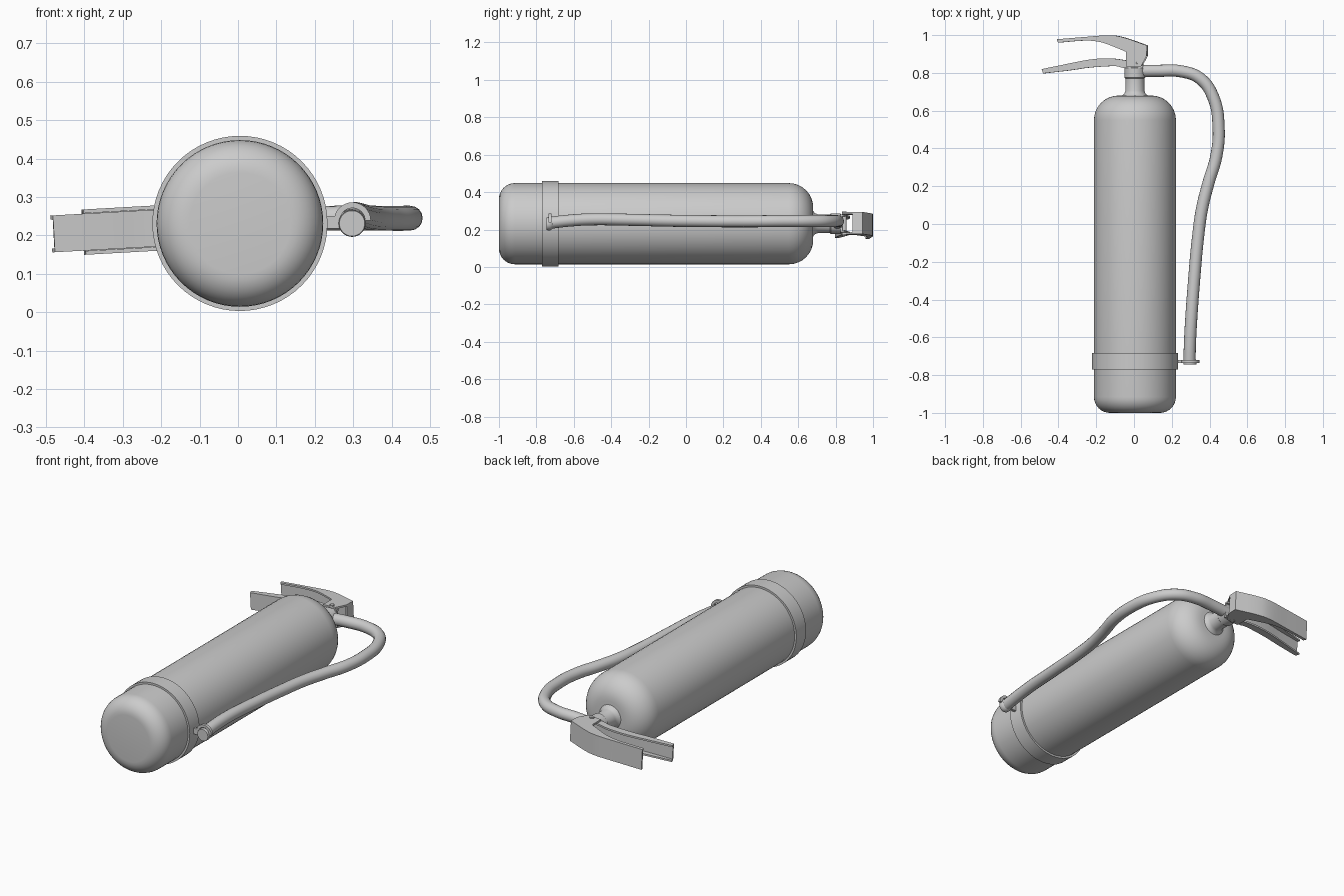
import bpy, bmesh, math
from mathutils import Vector, Matrix

cube = bpy.data.objects.get("Cube")
if cube:
    bpy.data.objects.remove(cube, do_unlink=True)

grey = bpy.data.materials.new("plain grey")
grey.use_nodes = True
COLOUR = (0.6, 0.6, 0.6, 1)
grey.diffuse_color = COLOUR
grey.node_tree.nodes["Principled BSDF"].inputs["Base Color"].default_value = COLOUR

CX, CZ = 0.005, 0.231          # cylinder axis, parallel to y
TILT = math.radians(3.2)       # valve and levers are turned slightly


def finish(name, bm, angle=35):
    bmesh.ops.remove_doubles(bm, verts=bm.verts, dist=1e-5)
    bmesh.ops.recalc_face_normals(bm, faces=bm.faces)
    mesh = bpy.data.meshes.new(name)
    bm.to_mesh(mesh)
    bm.free()
    mesh.materials.append(grey)
    ob = bpy.data.objects.new(name, mesh)
    bpy.context.collection.objects.link(ob)
    bpy.ops.object.select_all(action='DESELECT')
    ob.select_set(True)
    bpy.context.view_layer.objects.active = ob
    bpy.ops.object.shade_smooth_by_angle(angle=math.radians(angle))
    return ob


def lathe(name, profile, steps=64, centre=(CX, CZ)):
    """Turn (radius, y) points about an axis parallel to y."""
    bm = bmesh.new()
    vs = [bm.verts.new((centre[0] + r, y, centre[1])) for r, y in profile]
    edges = [bm.edges.new(p) for p in zip(vs, vs[1:])]
    bmesh.ops.spin(bm, geom=vs + edges, cent=(centre[0], 0, centre[1]),
                   axis=(0, 1, 0), angle=math.tau, steps=steps)
    return finish(name, bm)


def arc(r0, y0, rad, start, end, n=8):
    return [(r0 + rad * math.cos(math.radians(start + (end - start) * i / n)),
             y0 + rad * math.sin(math.radians(start + (end - start) * i / n)))
            for i in range(n + 1)]


def smooth(points, n=4):
    """Catmull-Rom curve through the points."""
    p = [Vector(q) for q in points]
    p = [2 * p[0] - p[1]] + p + [2 * p[-1] - p[-2]]
    out = []
    for a, b, c, d in zip(p, p[1:], p[2:], p[3:]):
        for i in range(n):
            t = i / n
            out.append(0.5 * (2 * b + (c - a) * t + (2 * a - 5 * b + 4 * c - d) * t * t
                              + (3 * b - a - 3 * c + d) * t ** 3))
    return out + [p[-2]]


def add_prism(bm, outline, w0, w1):
    lo = [bm.verts.new((x, y, w0)) for x, y in outline]
    face = bm.faces.new(lo)
    ext = bmesh.ops.extrude_face_region(bm, geom=[face])["geom"]
    bmesh.ops.translate(bm, vec=(0, 0, w1 - w0),
                        verts=[v for v in ext if isinstance(v, bmesh.types.BMVert)])


def place_on_valve(bm):
    turn = Matrix.Translation((CX, 0, CZ)) @ Matrix.Rotation(-TILT, 4, 'Y') @ Matrix.Translation((-CX, 0, 0))
    bmesh.ops.transform(bm, matrix=turn, verts=bm.verts)


def channel(name, skin, inner, half, thick):
    """Folded sheet: a skin along one edge and two cheeks filling the outline."""
    skin = [Vector(p) for p in skin]
    offset = []
    mid = sum((Vector(p) for p in inner), Vector((0, 0))) / len(inner)
    side = 1 if mid.y > sum(p.y for p in skin) / len(skin) else -1
    for i, p in enumerate(skin):
        d = (skin[min(i + 1, len(skin) - 1)] - skin[max(i - 1, 0)]).normalized()
        offset.append(p + side * thick * Vector((-d.y, d.x)))
    bm = bmesh.new()
    add_prism(bm, skin + offset[::-1], -half, half)
    for s in (-1, 1):
        add_prism(bm, skin + [Vector(p) for p in inner], s * half, s * (half - thick))
    place_on_valve(bm)
    return finish(name, bm)


# Cylinder and band
R = 0.217
lathe("cylinder", [(0, -1), *arc(R - 0.085, -0.915, 0.085, -90, 0),
                   *arc(R - 0.13, 0.55, 0.13, 0, 90), (0, 0.68)])
lathe("band", [(R - 0.005, -0.77), (0.228, -0.77), (0.228, -0.682), (R - 0.005, -0.682)])

# Neck and valve
lathe("valve_neck", [(0.07, 0.678), (0.056, 0.69), (0.05, 0.705), (0.05, 0.77), (0.055, 0.775),
                     (0.055, 0.825), (0.045, 0.832), (0, 0.832)], 32)

# Squeeze handle, open towards the lever
top = smooth([(-0.405, 0.978), (-0.26, 0.99), (-0.13, 0.999), (-0.05, 0.987), (0.072, 0.945)])
under = smooth([(-0.04, 0.912), (-0.12, 0.945), (-0.18, 0.964), (-0.26, 0.971), (-0.4, 0.96)])
channel("squeeze_handle", top + [Vector((0.07, 0.89))],
        [(0.04, 0.833), (-0.04, 0.833)] + under, 0.059, 0.01)

# Carrying lever, open towards the squeeze handle
low = smooth([(-0.48, 0.797), (-0.34, 0.813), (-0.235, 0.828), (-0.1, 0.836), (-0.05, 0.826), (0.05, 0.826)])
high = smooth([(0.05, 0.845), (-0.04, 0.866), (-0.13, 0.877), (-0.235, 0.87), (-0.39, 0.84), (-0.487, 0.82)])
channel("carry_lever", low, high, 0.048, 0.01)

# Pivot pin through both levers
bm = bmesh.new()
for radius, length in ((0.008, 0.13), (0.013, 0.128)):
    bmesh.ops.create_cone(bm, cap_ends=True, segments=16, radius1=radius, radius2=radius,
                          depth=length, matrix=Matrix.Translation((0.008, 0.846, 0)))
place_on_valve(bm)
finish("pivot_pin", bm)


# Hose
path = [(0.03, 0.81, 0.235), (0.13, 0.811, 0.242), (0.25, 0.808, 0.245), (0.35, 0.77, 0.245),
        (0.42, 0.67, 0.245), (0.448, 0.51, 0.245), (0.436, 0.36, 0.244), (0.395, 0.22, 0.244),
        (0.36, 0.08, 0.245), (0.338, -0.08, 0.247), (0.318, -0.3, 0.252), (0.302, -0.52, 0.254),
        (0.296, -0.64, 0.246), (0.294, -0.725, 0.236)]
curve = bpy.data.curves.new("hose", 'CURVE')
curve.dimensions = '3D'
curve.bevel_depth = 0.032
curve.bevel_resolution = 6
curve.resolution_u = 8
curve.use_fill_caps = True
spline = curve.splines.new('BEZIER')
spline.bezier_points.add(len(path) - 1)
for point, co in zip(spline.bezier_points, path):
    point.co = co
    point.handle_left_type = point.handle_right_type = 'AUTO'
curve.materials.append(grey)
bpy.context.collection.objects.link(bpy.data.objects.new("hose", curve))

# Hose tip and clip
lathe("hose_tip", [(0, -0.745), (0.033, -0.745), (0.035, -0.741), (0.035, -0.725), (0.028, -0.715)],
      32, (0.297, 0.231))
bm = bmesh.new()
outer = arc(0.298, 0.238, 0.048, 0, 180, 16)
inner = arc(0.298, 0.238, 0.033, 180, 0, 16)
add_prism(bm, outer + inner, -0.008, 0.008)
add_prism(bm, [(0.215, 0.218), (0.27, 0.218), (0.27, 0.25), (0.215, 0.25)], -0.008, 0.008)
bmesh.ops.transform(bm, verts=bm.verts, matrix=Matrix.Translation((0, -0.727, 0))
                    @ Matrix.Rotation(math.pi / 2, 4, 'X'))
finish("hose_clip", bm)
